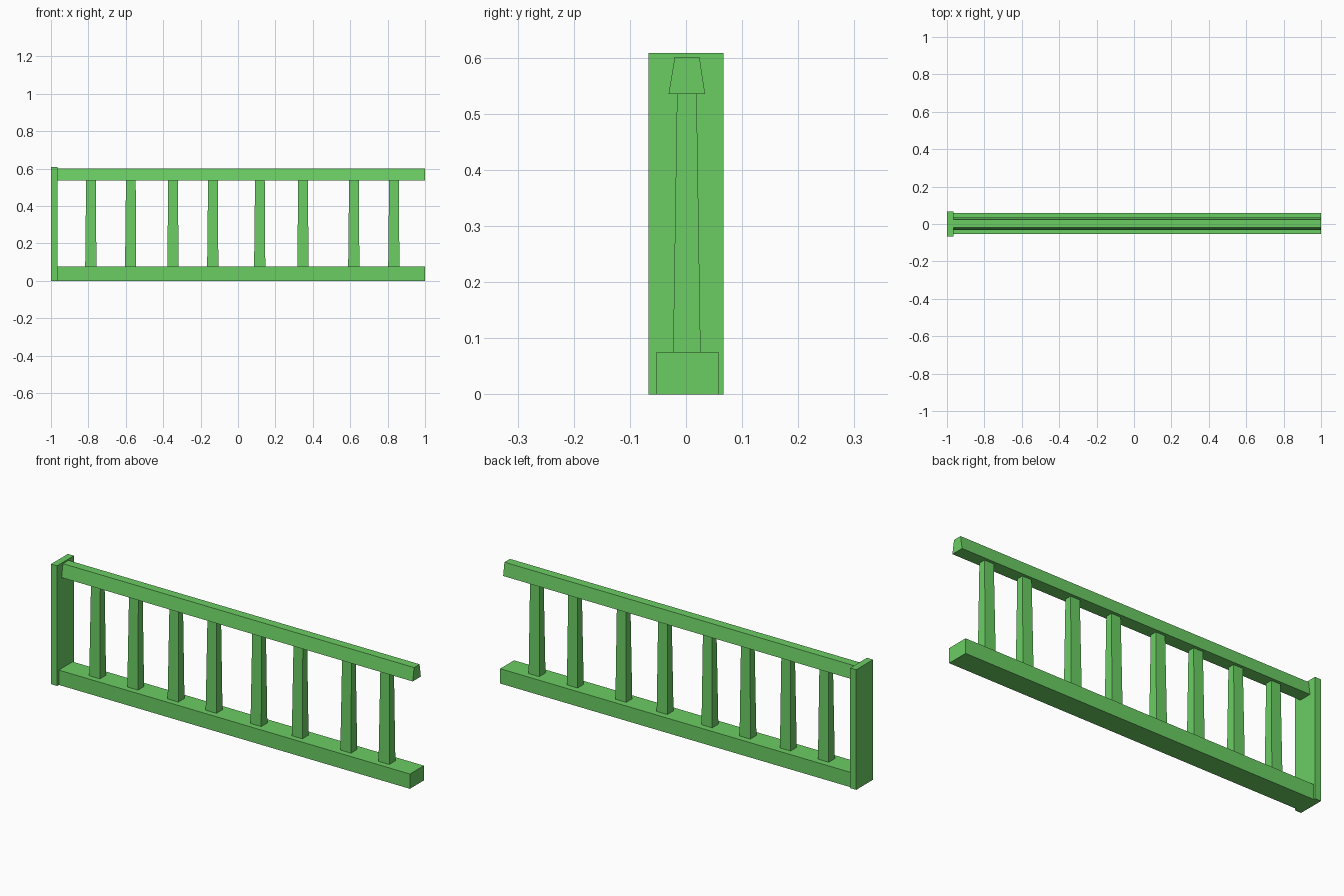
import bpy
import bmesh

cube = bpy.data.objects.get("Cube")
if cube:
    bpy.data.objects.remove(cube, do_unlink=True)

green = bpy.data.materials.new("green_paint")
colour = (0.145, 0.61, 0.125, 1)
green.diffuse_color = colour
green.use_nodes = True
green.node_tree.nodes["Principled BSDF"].inputs["Base Color"].default_value = colour


def tapered_box(name, bottom, top, z0, z1):
    """Box between two rectangles, each given as (x0, x1, y0, y1)."""
    bm = bmesh.new()
    rings = []
    for (x0, x1, y0, y1), z in ((bottom, z0), (top, z1)):
        corners = ((x0, y0), (x1, y0), (x1, y1), (x0, y1))
        rings.append([bm.verts.new((x, y, z)) for x, y in corners])
    low, high = rings
    bm.faces.new(low[::-1])
    bm.faces.new(high)
    for i in range(4):
        j = (i + 1) % 4
        bm.faces.new((low[i], low[j], high[j], high[i]))
    mesh = bpy.data.meshes.new(name)
    bm.to_mesh(mesh)
    bm.free()
    mesh.materials.append(green)
    obj = bpy.data.objects.new(name, mesh)
    bpy.context.collection.objects.link(obj)


POST_INNER = -0.966
RAIL_TOP, HANDRAIL_BOTTOM = 0.075, 0.535

# End post
post = (-1, POST_INNER, -0.067, 0.067)
tapered_box("end_post", post, post, 0, 0.608)

# Bottom rail and tapered handrail
rail = (POST_INNER, 1, -0.053, 0.058)
tapered_box("bottom_rail", rail, rail, 0, RAIL_TOP)
tapered_box("handrail", (POST_INNER, 1, -0.031, 0.034),
            (POST_INNER, 1, -0.02, 0.024), HANDRAIL_BOTTOM, 0.601)

# Slightly uneven row of tapered balusters
for i, x in enumerate((-0.787, -0.574, -0.348, -0.135, 0.116, 0.347, 0.619, 0.833)):
    tapered_box(f"baluster_{i + 1}", (x - 0.03, x + 0.03, -0.023, 0.026),
                (x - 0.025, x + 0.027, -0.016, 0.019), RAIL_TOP, HANDRAIL_BOTTOM)
